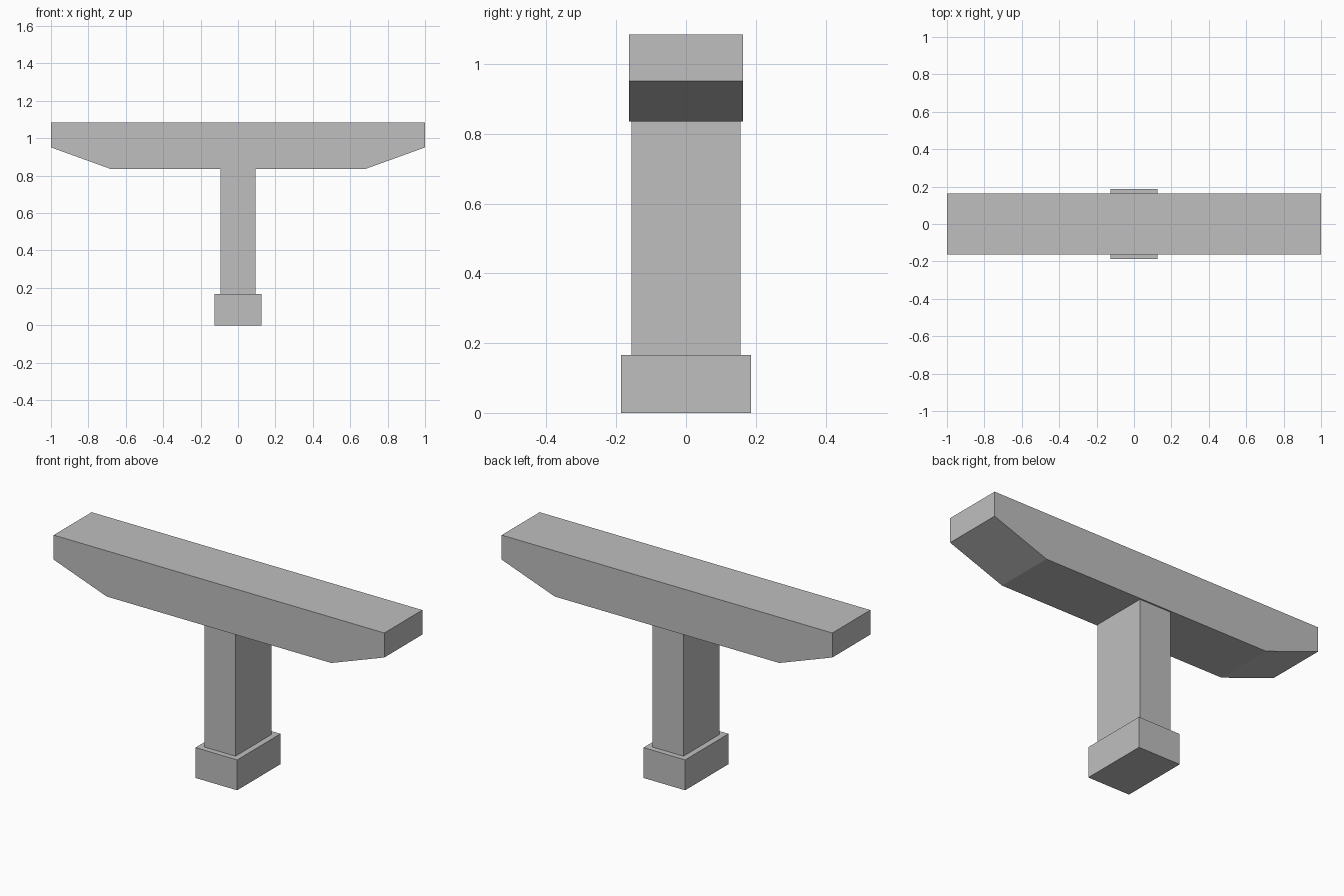
import bpy
import bmesh

cube = bpy.data.objects.get("Cube")
if cube:
    bpy.data.objects.remove(cube, do_unlink=True)

# Single plain concrete colour
concrete = bpy.data.materials.new("concrete_grey")
concrete.use_nodes = True
grey = (0.52, 0.52, 0.52, 1.0)
concrete.diffuse_color = grey
concrete.node_tree.nodes["Principled BSDF"].inputs["Base Color"].default_value = grey


def extrude_profile(name, profile, half_depth):
    """Solid made from an (x, z) outline extruded along y."""
    bm = bmesh.new()
    face = bm.faces.new([bm.verts.new((x, -half_depth, z)) for x, z in profile])
    result = bmesh.ops.extrude_face_region(bm, geom=[face])
    new_verts = [g for g in result["geom"] if isinstance(g, bmesh.types.BMVert)]
    bmesh.ops.translate(bm, verts=new_verts, vec=(0, 2 * half_depth, 0))
    bmesh.ops.recalc_face_normals(bm, faces=bm.faces)
    mesh = bpy.data.meshes.new(name)
    bm.to_mesh(mesh)
    bm.free()
    mesh.materials.append(concrete)
    obj = bpy.data.objects.new(name, mesh)
    bpy.context.collection.objects.link(obj)
    return obj


def mirrored(right_side):
    """Close a right-hand outline, listed bottom to top, across x = 0."""
    return right_side + [(-x, z) for x, z in reversed(right_side)]


footing_top, beam_bottom, beam_top = 0.166, 0.835, 1.085

# Footing block
extrude_profile("footing", mirrored([(0.126, 0), (0.126, footing_top)]), 0.187)

# Rectangular column
extrude_profile("column", mirrored([(0.094, footing_top), (0.094, beam_bottom)]), 0.156)

# Cap beam with tapered undersides at both ends
extrude_profile("cap_beam",
                mirrored([(0.679, beam_bottom), (1, 0.951), (1, beam_top)]), 0.164)
